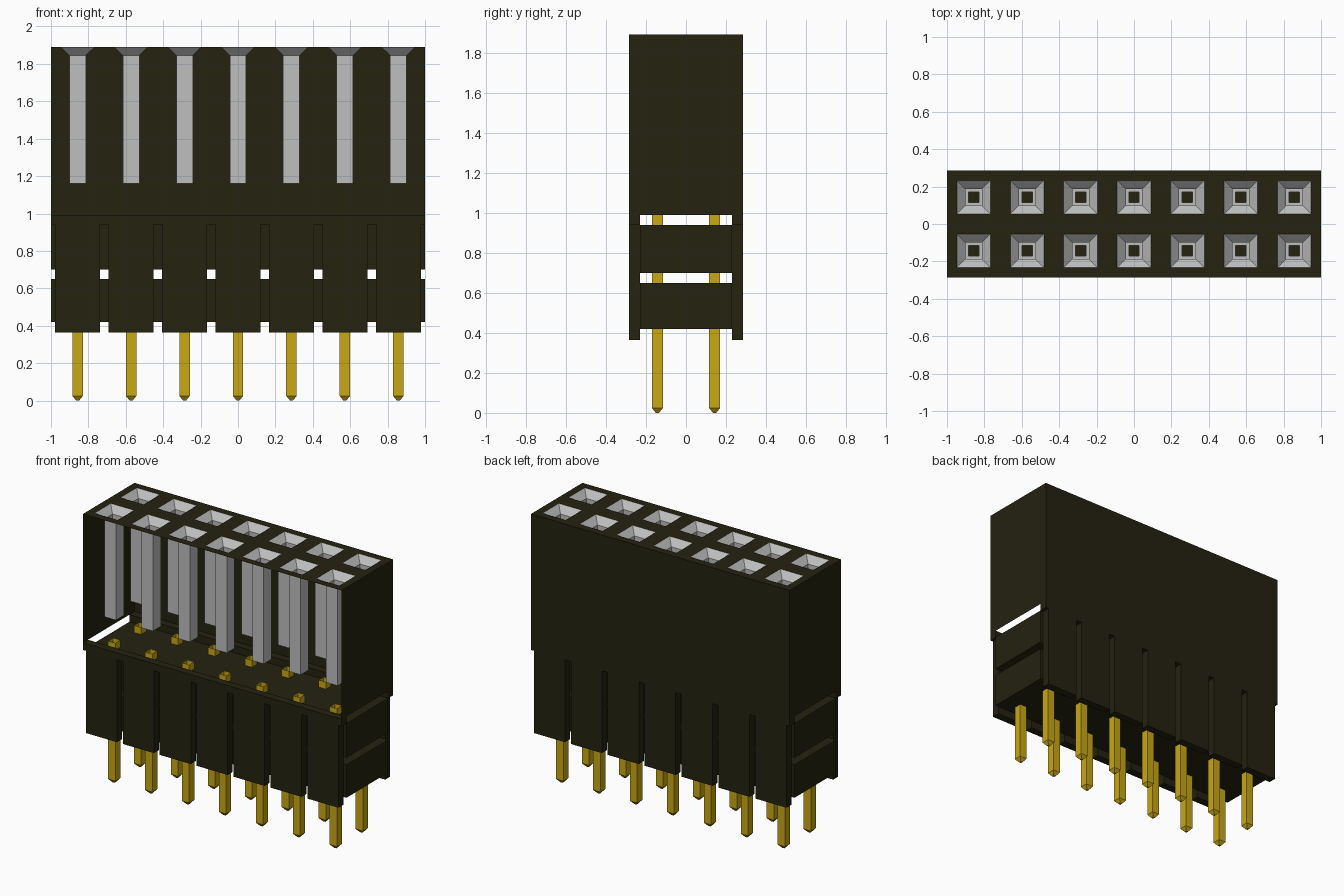
import bpy
import bmesh

cube = bpy.data.objects.get("Cube")
if cube:
    bpy.data.objects.remove(cube, do_unlink=True)


def material(name, rgb):
    m = bpy.data.materials.new(name)
    m.use_nodes = True
    m.diffuse_color = (*rgb, 1)
    bsdf = next(n for n in m.node_tree.nodes if n.type == 'BSDF_PRINCIPLED')
    bsdf.inputs["Base Color"].default_value = (*rgb, 1)
    return m


PLASTIC = material("dark olive plastic", (0.018, 0.016, 0.005))
SILVER = material("silver metal", (0.52, 0.52, 0.52))
GOLD = material("gold metal", (0.58, 0.39, 0.008))

PITCH = 2 / 7
COLS = [(i - 3) * PITCH for i in range(7)]
ROWS = [-PITCH / 2, PITCH / 2]
DEPTH, INNER = 0.285, 0.23
TOP, RIM, FLOOR = 1.89, 0.99, 0.94


def finish(name, bm, mat):
    bmesh.ops.remove_doubles(bm, verts=bm.verts, dist=0.0001)
    mesh = bpy.data.meshes.new(name)
    bm.to_mesh(mesh)
    bm.free()
    mesh.materials.append(mat)
    obj = bpy.data.objects.new(name, mesh)
    bpy.context.collection.objects.link(obj)
    return obj


def quad(bm, *pts):
    bm.faces.new([bm.verts.new(p) for p in pts])


def box(name, x0, x1, y0, y1, z0, z1, mat=PLASTIC):
    bm = bmesh.new()
    bmesh.ops.create_cube(bm, size=1)
    for v in bm.verts:
        v.co = (x1 if v.co.x > 0 else x0,
                y1 if v.co.y > 0 else y0,
                z1 if v.co.z > 0 else z0)
    return finish(name, bm, mat)


def sleeve(name, x, y, rings, mat, cap=False):
    """Square rings given as (height, half width), joined by walls."""
    bm = bmesh.new()
    loops = [[bm.verts.new((x + sx * h, y + sy * h, z))
              for sx, sy in ((-1, -1), (1, -1), (1, 1), (-1, 1))]
             for z, h in rings]
    for a, b in zip(loops, loops[1:]):
        for i in range(4):
            j = (i + 1) % 4
            bm.faces.new((a[i], a[j], b[j], b[i]))
    if cap:
        bm.faces.new(loops[0][::-1])
    return finish(name, bm, mat)


# Upper housing: thin shell, open at the front and below
bm = bmesh.new()
quad(bm, (1, DEPTH, RIM), (-1, DEPTH, RIM), (-1, DEPTH, TOP), (1, DEPTH, TOP))
quad(bm, (-1, DEPTH, RIM), (-1, -DEPTH, RIM), (-1, -DEPTH, TOP), (-1, DEPTH, TOP))
quad(bm, (1, -DEPTH, RIM), (1, DEPTH, RIM), (1, DEPTH, TOP), (1, -DEPTH, TOP))
finish("upper_housing", bm, PLASTIC)

# Top plate: a grid with the socket mouths left out
MOUTH = 0.09
xs = [-1] + [c + s * MOUTH for c in COLS for s in (-1, 1)] + [1]
ys = [-DEPTH] + [r + s * MOUTH for r in ROWS for s in (-1, 1)] + [DEPTH]
bm = bmesh.new()
for i in range(len(xs) - 1):
    for j in range(len(ys) - 1):
        if i % 2 and j % 2:
            continue
        quad(bm, (xs[i], ys[j], TOP), (xs[i + 1], ys[j], TOP),
             (xs[i + 1], ys[j + 1], TOP), (xs[i], ys[j + 1], TOP))
finish("top_plate", bm, PLASTIC)

# Lower housing: two slabs between rails and pillars
box("upper_slab", -1, 1, -INNER, INNER, 0.70, FLOOR)
box("lower_slab", -1, 1, -INNER, INNER, 0.42, 0.65)
for side, label in ((-1, "front"), (1, "back")):
    y0, y1 = sorted((side * INNER, side * DEPTH))
    box(label + "_rail", -1, 1, y0, y1, FLOOR, RIM)
    for x in COLS:
        box(label + "_pillar", x - 0.12, x + 0.12, y0, y1, 0.365, FLOOR)

# Sockets with funnel mouths, and the pins below them
for y in ROWS:
    for x in COLS:
        sleeve("socket", x, y,
               [(1.16, 0.028), (1.16, 0.044), (1.845, 0.044), (TOP, MOUTH)], SILVER)
        sleeve("pin", x, y,
               [(0, 0.008), (0.025, 0.028), (RIM, 0.028)], GOLD, cap=True)
